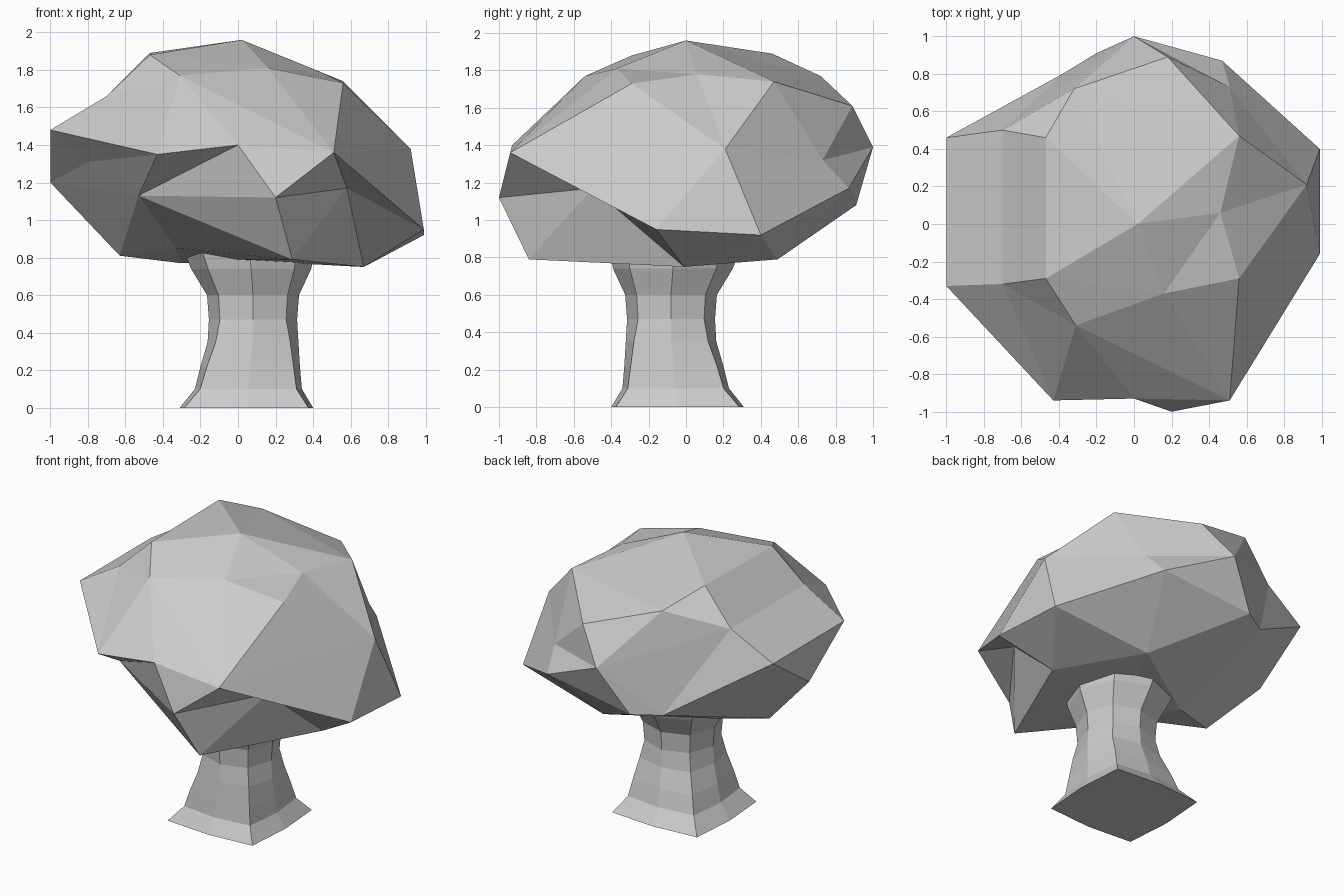
import bpy, bmesh
from mathutils import Vector

if "Cube" in bpy.data.objects:
    bpy.data.objects.remove(bpy.data.objects["Cube"])


def add_object(name, bm):
    bmesh.ops.recalc_face_normals(bm, faces=bm.faces[:])
    mesh = bpy.data.meshes.new(name)
    bm.to_mesh(mesh)
    bm.free()
    ob = bpy.data.objects.new(name, mesh)
    bpy.context.collection.objects.link(ob)
    return ob


# Canopy: key corners, from the crown down to the underside
crown = [(.02, 0, 1.96), (-.47, .46, 1.89), (-.47, -.29, 1.88), (-.31, -.54, 1.77),
         (.16, -.37, 1.81), (.56, -.29, 1.73), (.56, .47, 1.74), (.46, .06, 1.78),
         (-.32, .72, 1.77), (.18, .89, 1.61), (-.7, -.32, 1.66), (-.7, .5, 1.66)]
rim = [(.92, .21, 1.38), (.51, -.94, 1.36), (-.43, -.94, 1.35),
       (-1, -.33, 1.48), (-1, .46, 1.48), (0, 1, 1.39),
       (.51, .73, 1.32), (.47, .87, 1.17), (-.8, -.36, 1.31),
       (.2, -1, 1.12), (-.53, -.56, 1.13), (-1, .06, 1.2)]
underside = [(.99, .4, .92), (.99, -.16, .95), (.67, -.01, .75), (.29, -.84, .79),
             (.3, .49, .79), (-.2, .91, 1.08), (-.38, .8, 1.08), (-.63, -.03, .81),
             (-.3, .1, .77), (-.33, -.25, .85), (-.08, -.25, .79)]
# Corners tucked under an overhang: (position, direction used for wrapping)
tucked = [((0, -.93, 1.40), (0, -.93, 1.27)), ((.58, -.5, 1.17), (.58, -.65, 1.0))]
pairs = [(p, p) for p in crown + rim + underside] + tucked

# Wrap the corners on a sphere to find the facets, then move them into place
centre = Vector((0, 0, 1.25))
bm = bmesh.new()
where = {}
for place, aim in pairs:
    d = Vector(aim) - centre
    d.z /= .6
    where[bm.verts.new(d.normalized())] = Vector(place)
bmesh.ops.convex_hull(bm, input=bm.verts[:])
for v in bm.verts:
    v.co = where[v]
add_object("canopy", bm)

# Trunk: eight-sided rings (height, centre offset, half width, corner factor)
rings = [(0, .045, .355, .93), (.1, .055, .285, .9), (.22, .065, .265, .87),
         (.35, .08, .242, .82), (.47, .08, .235, .75), (.6, .08, .245, .75),
         (.74, .07, .32, .72), (.84, .06, .35, .72)]
sides = [(1, 0), (1, 1), (0, 1), (-1, 1), (-1, 0), (-1, -1), (0, -1), (1, -1)]
bm = bmesh.new()
loops = []
for z, off, half, corner in rings:
    loops.append([bm.verts.new((off + x * half * (corner if x and y else 1),
                                -off + y * half * (corner if x and y else 1), z))
                  for x, y in sides])
for low, high in zip(loops, loops[1:]):
    for i in range(8):
        j = (i + 1) % 8
        bm.faces.new((low[i], low[j], high[j], high[i]))
bm.faces.new(loops[0][::-1])
bm.faces.new(loops[-1])
add_object("trunk", bm)
